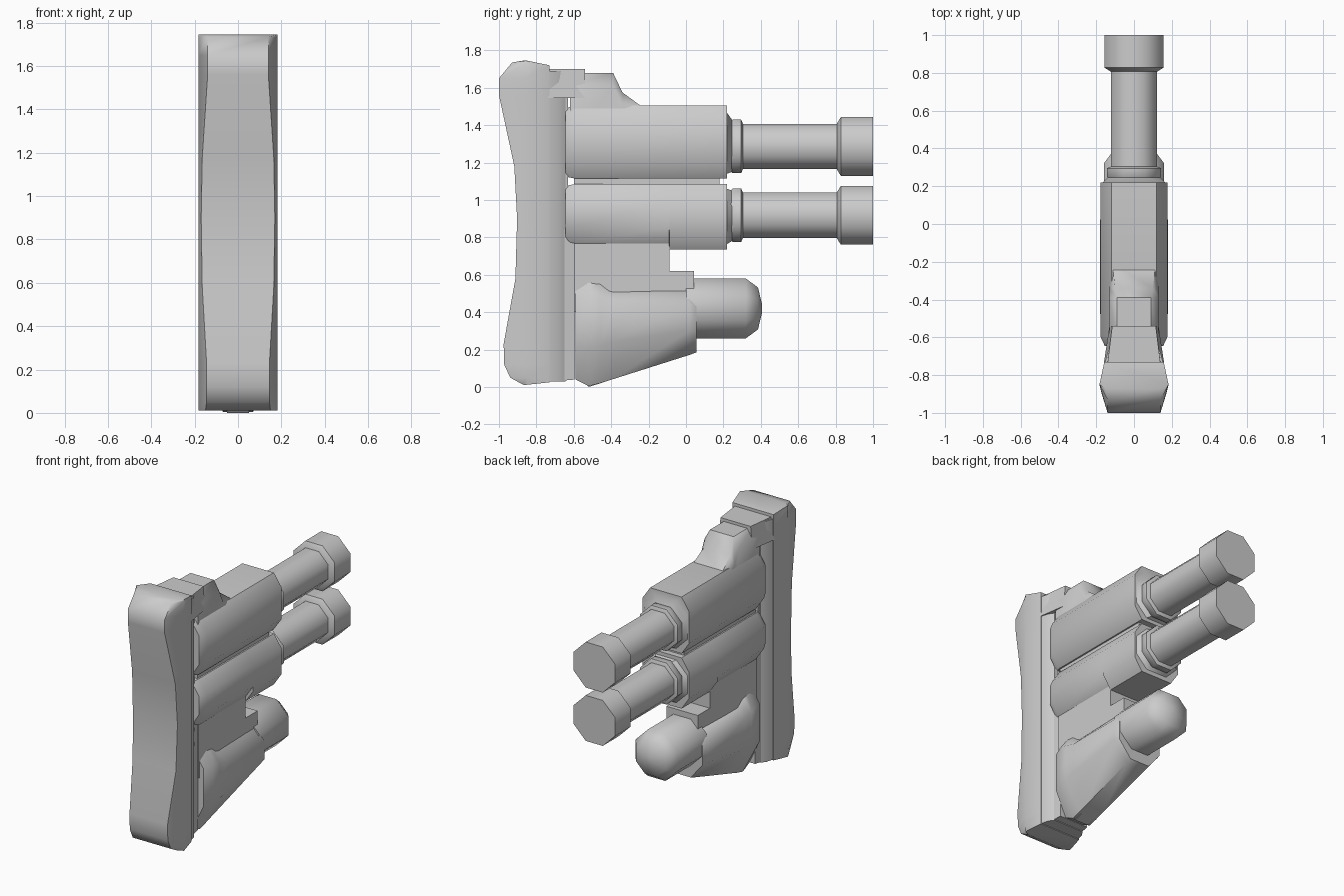
import bpy, bmesh, math

if "Cube" in bpy.data.objects:
    bpy.data.objects.remove(bpy.data.objects["Cube"])


def loft(name, rings, angle=50):
    """Skin equal-length rings, cap both ends, smooth shallow edges."""
    bm = bmesh.new()
    loops = [[bm.verts.new(p) for p in r] for r in rings]
    n = len(loops[0])
    for a, b in zip(loops, loops[1:]):
        for i in range(n):
            j = (i + 1) % n
            bm.faces.new((a[i], a[j], b[j], b[i]))
    bm.faces.new(loops[0])
    bm.faces.new(loops[-1])
    bmesh.ops.remove_doubles(bm, verts=bm.verts, dist=1e-5)
    bmesh.ops.recalc_face_normals(bm, faces=bm.faces)
    me = bpy.data.meshes.new(name)
    bm.to_mesh(me)
    bm.free()
    ob = bpy.data.objects.new(name, me)
    bpy.context.collection.objects.link(ob)
    bpy.ops.object.select_all(action='DESELECT')
    ob.select_set(True)
    bpy.context.view_layer.objects.active = ob
    bpy.ops.object.shade_smooth_by_angle(angle=math.radians(angle))
    return ob


def octagon(y, z0, z1, w, top, bottom, ct, cb):
    """Eight-sided section in xz: half widths at side, top, bottom; corner heights."""
    half = [(bottom, z0), (w, z0 + cb), (w, z1 - ct), (top, z1)]
    return [(x, y, z) for x, z in half] + [(-x, y, z) for x, z in reversed(half)]


def turned(name, zc, profile):
    """Eight-sided turned part along y from (y, radius across flats)."""
    rings = []
    for y, r in profile:
        s = r / math.cos(math.pi / 8)
        rings.append([(s * math.cos(math.pi / 8 + k * math.pi / 4), y,
                       zc + s * math.sin(math.pi / 8 + k * math.pi / 4)) for k in range(8)])
    return loft(name, rings)


def slab(name, outline, levels):
    """Side outline (y, z) carried across x, with per-point half widths."""
    return loft(name, [[(s * w, y, z) for (y, z), w in zip(outline, levels)] for s in (-1, 1)])


# Curved shoulder pad
pad = [(0.012, -0.87, .15), (0.05, -0.94, .145), (0.12, -0.972, .145), (0.23, -0.975, .145),
       (0.58, -0.912, .165), (0.90, -0.903, .17), (1.18, -0.918, .165), (1.56, -1.0, .14),
       (1.65, -1.0, .14), (1.735, -0.93, .14), (1.745, -0.87, .15)]
rings = []
for z, yb, wb in pad:
    zf = min(max(z, 0.025), 1.72)
    half = [(wb, yb, z), (.183, -.85, z), (.157, -.73, zf)]
    rings.append(half + [(-x, y, zz) for x, y, zz in reversed(half)])
loft("shoulder_pad", rings)

# Tapered strip behind the pad, its core and the cap hooked over the top
rings = []
for z in (.03, 1.69):
    half = [(.155, -.74, z), (.14, -.68, z), (.115, -.645, z)]
    rings.append(half + [(-x, y, zz) for x, y, zz in reversed(half)])
loft("pad_strip", rings)
slab("strip_core", [(-.70, .03), (-.595, .04), (-.595, .78), (-.63, .78), (-.63, 1.6), (-.70, 1.6)],
     [.125, .11, .11, .11, .11, .125])
slab("strip_cap", [(-.74, 1.7), (-.54, 1.7), (-.54, 1.545), (-.74, 1.545)],
     [.14, .115, .13, .16])

# Rounded hump on top of the receiver
loft("top_hump", [octagon(y, 1.3, z, w, t, w, .07, .02) for y, z, w, t in
                  [(-.62, 1.68, .13, .09), (-.39, 1.68, .13, .09), (-.34, 1.575, .13, .10),
                   (-.21, 1.48, .13, .115)]])

# Two octagonal barrel housings
loft("upper_housing", [octagon(y, z0, z1, w, t, t, .085, .085) for y, z0, z1, w, t in
                       [(-.645, 1.125, 1.49, .155, .10), (-.595, 1.115, 1.505, .178, .12),
                        (.22, 1.115, 1.505, .178, .12), (.22, 1.14, 1.465, .165, .08),
                        (.245, 1.15, 1.43, .14, .06)]], 40)
loft("lower_housing", [octagon(y, z0, z1, w, t, t, .085, .085) for y, z0, z1, w, t in
                       [(-.645, .78, 1.075, .155, .10), (-.595, .768, 1.085, .178, .12),
                        (-.09, .768, 1.085, .178, .12), (-.089, .735, 1.085, .178, .12),
                        (.22, .735, 1.085, .178, .12), (.22, .765, 1.06, .165, .08),
                        (.245, .78, 1.05, .14, .06)]], 40)
slab("housing_bridge", [(-.6, 1.07), (.18, 1.07), (.18, 1.13), (-.6, 1.13)], [.11] * 4)

# Twin barrels with collars and muzzles
for label, zc in (("upper", 1.286), ("lower", .918)):
    turned(label + "_collar", zc, [(.20, .13), (.235, .13), (.25, .143), (.295, .143), (.305, .12)])
    turned(label + "_barrel", zc, [(.28, .121), (.83, .121)])
    turned(label + "_muzzle", zc, [(.808, .125), (.828, .157), (1.0, .157)])

# Stepped block under the housings
slab("under_block", [(-.6, .4), (.043, .4), (.043, .62), (-.088, .62), (-.088, .80), (-.6, .80)],
     [.12] * 6)

# Tapered lower fairing with a rounded keel
loft("lower_fairing", [octagon(y, z0, z1, w, t, b, ct, cb) for y, z0, z1, w, t, b, ct, cb in
                       [(-.59, .04, .57, .15, .08, .07, .10, .17),
                        (-.52, .005, .60, .175, .09, .07, .12, .20),
                        (-.46, .02, .59, .18, .09, .07, .12, .20),
                        (-.39, .042, .537, .18, .09, .07, .09, .20),
                        (.02, .172, .537, .18, .10, .075, .09, .13),
                        (.055, .185, .505, .165, .09, .075, .08, .11)]])
slab("fairing_keel", [(-.55, .03), (-.52, 0), (.04, .181), (-.45, .15)], [.05] * 4)

# Blunt-nosed cylinder at the front of the fairing
turned("nose_cylinder", .42, [(0, .16), (.32, .16), (.385, .112), (.407, .02)])
